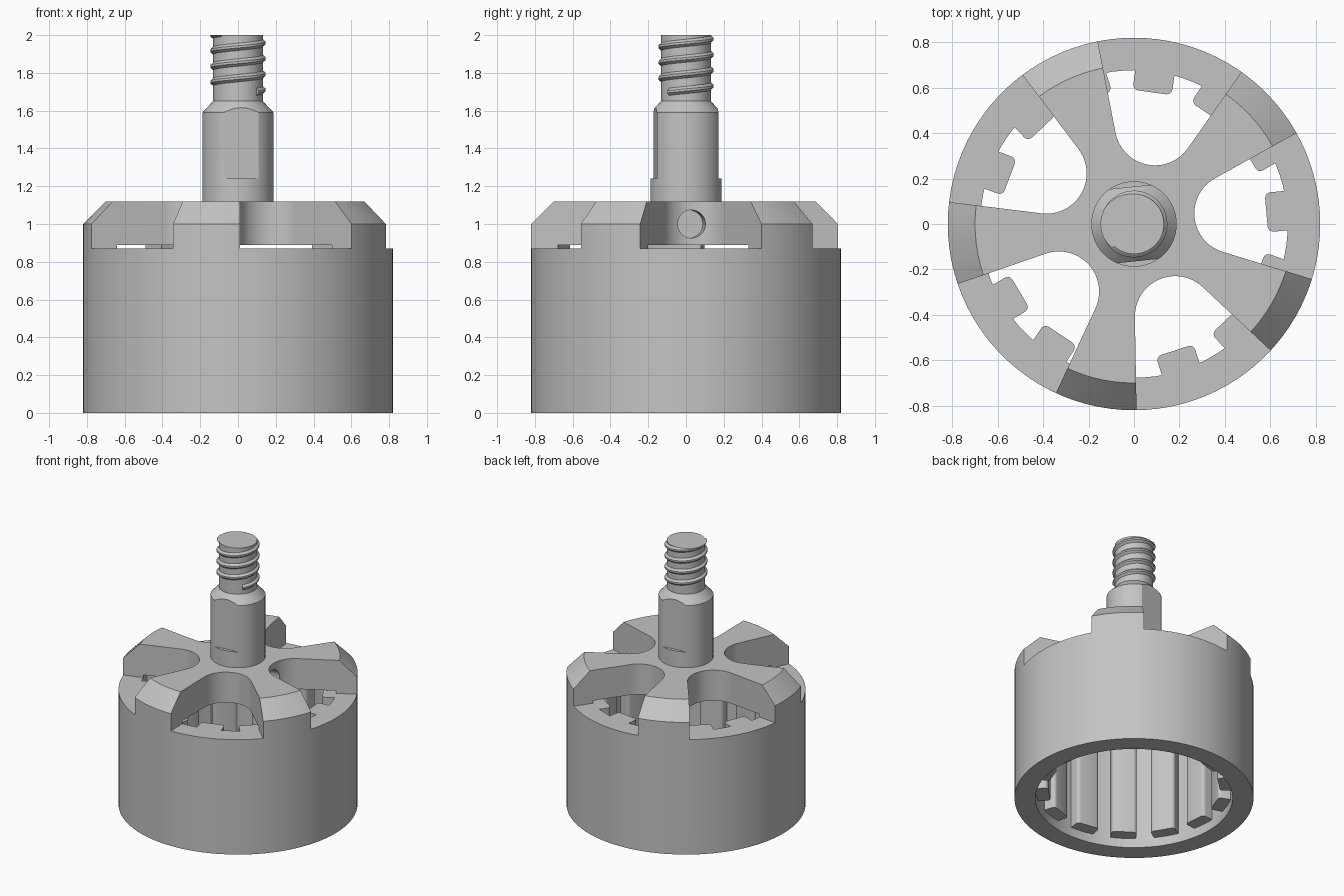
import bpy, bmesh
from math import sin, cos, pi, radians, hypot
from mathutils import Matrix

cube = bpy.data.objects.get("Cube")
if cube:
    bpy.data.objects.remove(cube, do_unlink=True)

GREY = (0.55, 0.55, 0.55, 1)
metal = bpy.data.materials.new("grey metal")
metal.use_nodes = True
metal.diffuse_color = GREY
metal.node_tree.nodes["Principled BSDF"].inputs["Base Color"].default_value = GREY


def make(name, bm):
    bmesh.ops.recalc_face_normals(bm, faces=bm.faces)
    mesh = bpy.data.meshes.new(name)
    bm.to_mesh(mesh)
    bm.free()
    mesh.materials.append(metal)
    ob = bpy.data.objects.new(name, mesh)
    bpy.context.collection.objects.link(ob)
    return ob


def select(ob):
    bpy.ops.object.select_all(action='DESELECT')
    ob.select_set(True)
    bpy.context.view_layer.objects.active = ob


def smooth(ob):
    select(ob)
    bpy.ops.object.shade_smooth_by_angle(angle=radians(25))


def lathe(name, profile, steps=96):
    """Revolve (radius, height) points; ends on the axis close the solid."""
    bm = bmesh.new()
    verts = [bm.verts.new((r, 0, z)) for r, z in profile]
    edges = [bm.edges.new(pair) for pair in zip(verts, verts[1:])]
    bmesh.ops.spin(bm, geom=verts + edges, cent=(0, 0, 0), axis=(0, 0, 1),
                   angle=2 * pi, steps=steps, use_merge=False)
    bmesh.ops.remove_doubles(bm, verts=bm.verts, dist=1e-4)
    return make(name, bm)


def prism(name, outline, z0, z1, angle=0):
    """Extrude a plan outline from z0 to z1, turned about the z axis."""
    bm = bmesh.new()
    face = bm.faces.new([bm.verts.new((x, y, z0)) for x, y in outline])
    top = bmesh.ops.extrude_face_region(bm, geom=[face])["geom"]
    bmesh.ops.translate(bm, vec=(0, 0, z1 - z0),
                        verts=[v for v in top if isinstance(v, bmesh.types.BMVert)])
    bmesh.ops.rotate(bm, verts=bm.verts, matrix=Matrix.Rotation(angle, 3, 'Z'))
    return make(name, bm)


def arc(cx, cy, r, start, end, steps):
    angles = [radians(start + (end - start) * i / steps) for i in range(steps + 1)]
    return [(cx + r * cos(a), cy + r * sin(a)) for a in angles]


def cut(ob, cutter):
    cutter.hide_render = True
    mod = ob.modifiers.new("cut", 'BOOLEAN')
    mod.operation = 'DIFFERENCE'
    mod.solver = 'EXACT'
    mod.object = cutter
    select(ob)
    bpy.ops.object.modifier_apply(modifier=mod.name)
    bpy.data.objects.remove(cutter, do_unlink=True)


# Bell: can and spoked cap in one turned solid
R = 0.82
bell = lathe("bell", [(0, 0.89), (0.677, 0.89), (0.677, 0), (R, 0),
                      (R, 1.0), (0.7, 1.12), (0, 1.12)])

# Five flared slots with round inner ends leave the spokes
SPREAD = 23
inner = arc(0.445, 0, 0.177, 90 + SPREAD, 270 - SPREAD, 24)
x, y = inner[0]
flare = y + (1 - x) * sin(radians(SPREAD)) / cos(radians(SPREAD))
slot = [(1, flare)] + inner + [(1, -flare)]
for i in range(5):
    cut(bell, prism("slot_cutter", slot, 0.87, 1.3, radians(6 + 72 * i)))

# Set screw hole in the hub wall
TURN = radians(6)
bm = bmesh.new()
bmesh.ops.create_cone(bm, cap_ends=True, segments=32, radius1=0.074, radius2=0.074,
                      depth=0.3, matrix=Matrix.Rotation(TURN, 4, 'Z')
                      @ Matrix.Translation((0.3, 0, 1.0)) @ Matrix.Rotation(pi / 2, 4, 'Y'))
cut(bell, make("hole_cutter", bm))
smooth(bell)

# Magnets around the inside of the can
block = ([(0.7, 0.087)] + arc(0.61, 0.062, 0.025, 90, 180, 4)
         + arc(0.61, -0.062, 0.025, 180, 270, 4) + [(0.7, -0.087)])
for i in range(14):
    smooth(prism(f"magnet_{i + 1}", block, 0.07, 0.87, radians(5) + 2 * pi * i / 14))

# Shaft: collar with a chamfered shoulder and threaded core
shaft = lathe("shaft", [(0, 1.1), (0.188, 1.1), (0.188, 1.59),
                        (0.132, 1.65), (0.132, 2.0), (0, 2.0)], 64)

# Two wrench flats on the collar
flat = [(0.164, -0.3), (0.4, -0.3), (0.4, 0.3), (0.164, 0.3)]
for side in (pi / 2, -pi / 2):
    cut(shaft, prism("flat_cutter", flat, 1.24, 1.8, TURN + side))
smooth(shaft)

# Helical thread ridge, trimmed at the shaft end
PITCH, START, STEPS = 0.083, radians(-42), 48
section = [(0.125, -0.026), (0.147, -0.006), (0.147, 0.006), (0.125, 0.026)]
bm = bmesh.new()
previous = None
for i in range(int(STEPS * 3.75) + 1):
    a = START + 2 * pi * i / STEPS
    z = 1.7 + PITCH * i / STEPS
    ring = [bm.verts.new((r * cos(a), r * sin(a), z + dz)) for r, dz in section]
    if previous:
        for k in range(4):
            n = (k + 1) % 4
            bm.faces.new((previous[k], previous[n], ring[n], ring[k]))
    else:
        bm.faces.new(ring)
    previous = ring
bm.faces.new(previous)
trim = bmesh.ops.bisect_plane(bm, geom=bm.verts[:] + bm.edges[:] + bm.faces[:],
                              plane_co=(0, 0, 2), plane_no=(0, 0, 1), clear_outer=True)
bmesh.ops.holes_fill(bm, edges=[e for e in bm.edges if e.is_boundary])
smooth(make("thread", bm))
